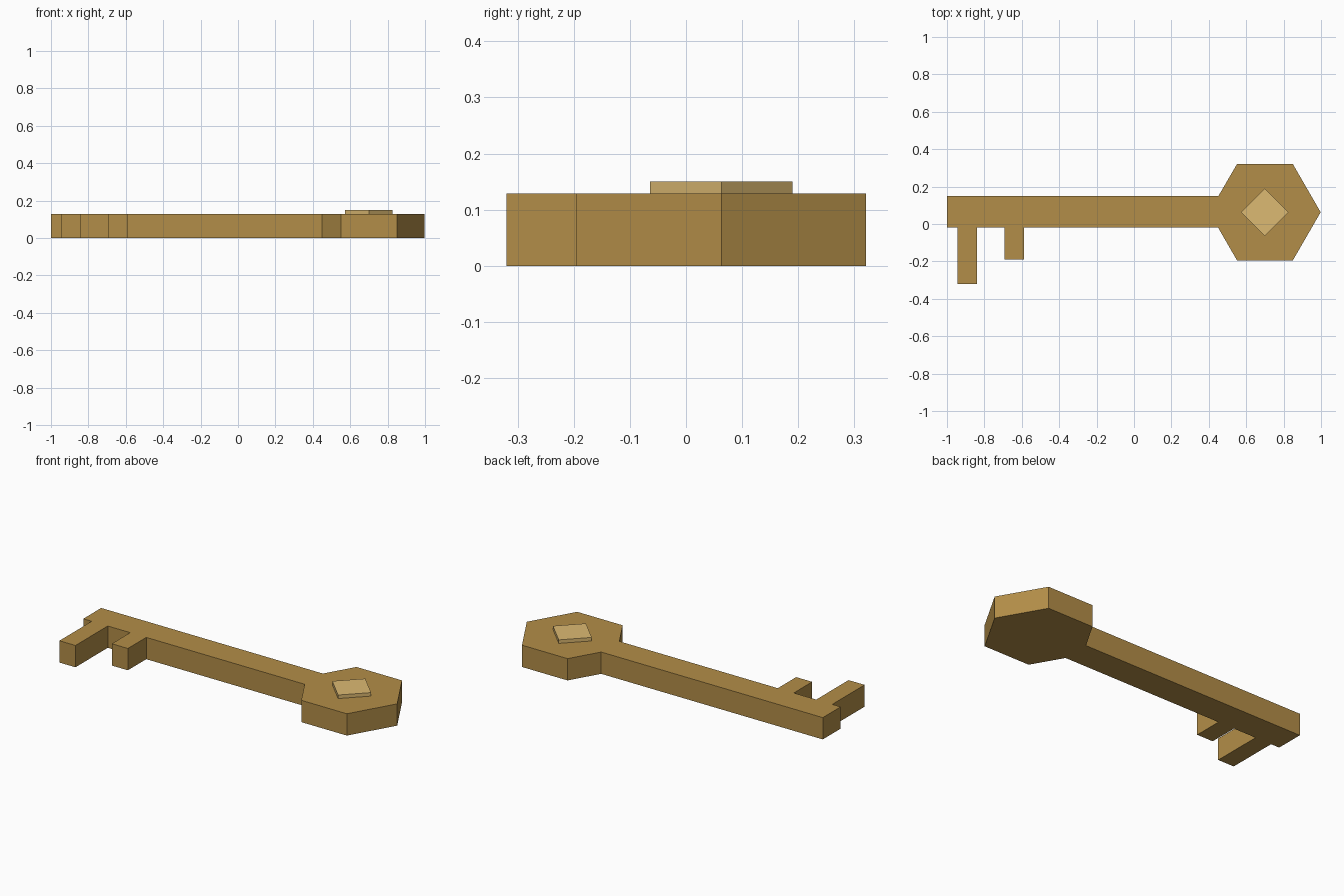
import bpy
import bmesh
import math

if "Cube" in bpy.data.objects:
    bpy.data.objects.remove(bpy.data.objects["Cube"])


def material(name, rgb):
    mat = bpy.data.materials.new(name)
    mat.diffuse_color = (*rgb, 1.0)
    mat.use_nodes = True
    mat.node_tree.nodes["Principled BSDF"].inputs["Base Color"].default_value = mat.diffuse_color
    return mat


def prism(name, outline, z0, z1, mat):
    """Extrude a counter-clockwise outline from z0 up to z1."""
    bm = bmesh.new()
    base = bm.faces.new([bm.verts.new((x, y, z0)) for x, y in outline])
    top = bmesh.ops.extrude_face_region(bm, geom=[base])["geom"]
    verts = [g for g in top if isinstance(g, bmesh.types.BMVert)]
    bmesh.ops.translate(bm, verts=verts, vec=(0, 0, z1 - z0))
    bmesh.ops.recalc_face_normals(bm, faces=bm.faces)
    mesh = bpy.data.meshes.new(name)
    bm.to_mesh(mesh)
    bm.free()
    mesh.materials.append(mat)
    obj = bpy.data.objects.new(name, mesh)
    bpy.context.collection.objects.link(obj)
    return obj


brass = material("old brass", (0.45, 0.27, 0.065))
pale = material("pale gold", (0.72, 0.49, 0.17))

THICK = 0.129
CX, CY, R = 0.70, 0.063, 0.298      # centre and radius of the bow
LOW, HIGH = -0.018, 0.149           # shaft edges in y

# Key body: shaft, two teeth and the hexagonal bow in one outline
outline = [(-1.0, HIGH), (-1.0, LOW)]
for left, right, tip in ((-0.945, -0.84, -0.32), (-0.693, -0.588, -0.19)):
    outline += [(left, LOW), (left, tip), (right, tip), (right, LOW)]
outline.append((0.449, LOW))
for deg in (-120, -60, 0, 60, 120):
    a = math.radians(deg)
    outline.append((CX + R * math.cos(a), CY + R * math.sin(a)))
outline.append((0.451, HIGH))
prism("key_body", outline, 0.0, THICK, brass)

# Raised diamond inlay on the bow
D = 0.127
diamond = [(CX + D, CY), (CX, CY + D), (CX - D, CY), (CX, CY - D)]
prism("diamond_inlay", diamond, 0.1, 0.15, pale)
